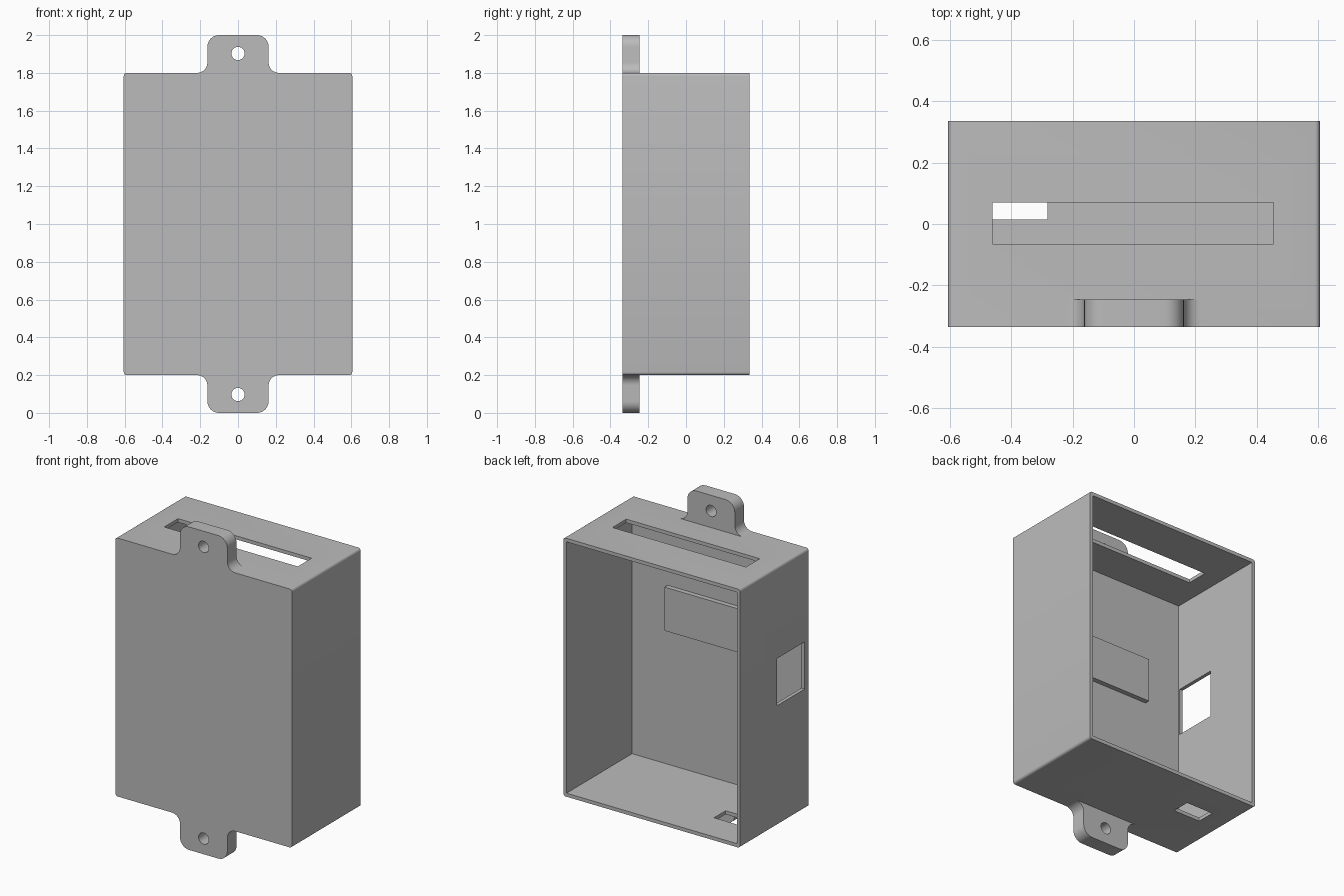
import bpy
import bmesh
from math import cos, sin, radians

if "Cube" in bpy.data.objects:
    bpy.data.objects.remove(bpy.data.objects["Cube"], do_unlink=True)

W, D = 0.605, 0.336        # half width, half depth
Z0, Z1 = 0.2, 1.8          # case bottom and top
WALL, FLOOR = 0.022, 0.031
TAB_DEPTH = 0.09

grey = bpy.data.materials.new("plain grey")
grey.use_nodes = True
grey.diffuse_color = (0.5, 0.5, 0.5, 1)
grey.node_tree.nodes["Principled BSDF"].inputs["Base Color"].default_value = (0.5, 0.5, 0.5, 1)


def arc(cx, cz, r, start, end, n=8):
    """Points along an arc in the XZ plane, angles in degrees."""
    angles = [radians(start + (end - start) * i / n) for i in range(n + 1)]
    return [(cx + r * cos(a), cz + r * sin(a)) for a in angles]


def prism(name, outline, y0, y1):
    """Extrude an XZ outline from y0 to y1."""
    bm = bmesh.new()
    face = bm.faces.new([bm.verts.new((x, y0, z)) for x, z in outline])
    ext = bmesh.ops.extrude_face_region(bm, geom=[face])
    moved = [v for v in ext["geom"] if isinstance(v, bmesh.types.BMVert)]
    bmesh.ops.translate(bm, verts=moved, vec=(0, y1 - y0, 0))
    bmesh.ops.recalc_face_normals(bm, faces=bm.faces)
    mesh = bpy.data.meshes.new(name)
    bm.to_mesh(mesh)
    bm.free()
    mesh.materials.append(grey)
    obj = bpy.data.objects.new(name, mesh)
    bpy.context.collection.objects.link(obj)
    return obj


def box(name, x0, x1, y0, y1, z0, z1):
    return prism(name, [(x0, z0), (x1, z0), (x1, z1), (x0, z1)], y0, y1)


def activate(obj):
    bpy.ops.object.select_all(action="DESELECT")
    obj.select_set(True)
    bpy.context.view_layer.objects.active = obj


def cut(obj, cutter):
    """Subtract the cutter and discard it."""
    mod = obj.modifiers.new("cut", "BOOLEAN")
    mod.operation, mod.solver, mod.object = "DIFFERENCE", "EXACT", cutter
    activate(obj)
    bpy.ops.object.modifier_apply(modifier=mod.name)
    bpy.data.objects.remove(cutter, do_unlink=True)


def smooth(obj):
    activate(obj)
    bpy.ops.object.shade_smooth_by_angle(angle=radians(35))


def rounded_rect(w, z0, z1, r):
    return (arc(w - r, z0 + r, r, -90, 0, 4) + arc(w - r, z1 - r, r, 0, 90, 4)
            + arc(r - w, z1 - r, r, 90, 180, 4) + arc(r - w, z0 + r, r, 180, 270, 4))


# Case shell, open at the back
case = prism("case_shell", rounded_rect(W, Z0, Z1, 0.016), -D, D)
cut(case, box("cavity", WALL - W, W - WALL, FLOOR - D, D + 0.1, Z0 + WALL, Z1 - WALL))
# Long slot in the top wall
cut(case, box("top_slot", -0.46, 0.455, -0.065, 0.07, Z1 - 0.1, Z1 + 0.1))
# Small port in the bottom wall
cut(case, box("bottom_port", -0.465, -0.282, 0.015, 0.128, Z0 - 0.1, Z0 + 0.1))
# Window in the side wall
cut(case, box("side_window", -W - 0.1, -W + 0.1, -0.296, -0.026, 0.943, 1.235))
smooth(case)

# Raised pad on the inside of the front wall
box("inner_pad", -0.34, 0.34, FLOOR - D, FLOOR - D + 0.03, 1.06, 1.33)

# Mounting tabs with flared roots and a screw hole
HALF, ROUND, FLARE = 0.162, 0.062, 0.055
right_side = (arc(HALF + FLARE, Z1 + FLARE, FLARE, 270, 180)
              + arc(HALF - ROUND, 2 - ROUND, ROUND, 0, 90))
tab_outline = right_side + [(-x, z) for x, z in reversed(right_side)]
for name, flip in (("top_tab", False), ("bottom_tab", True)):
    outline = [(x, 2 - z if flip else z) for x, z in tab_outline]
    tab = prism(name, outline, -D, -D + TAB_DEPTH)
    hole_z = 0.097 if flip else 1.903
    cut(tab, prism("screw_hole", arc(0, hole_z, 0.035, 0, 345, 23), -D - 0.1, D))
    smooth(tab)
